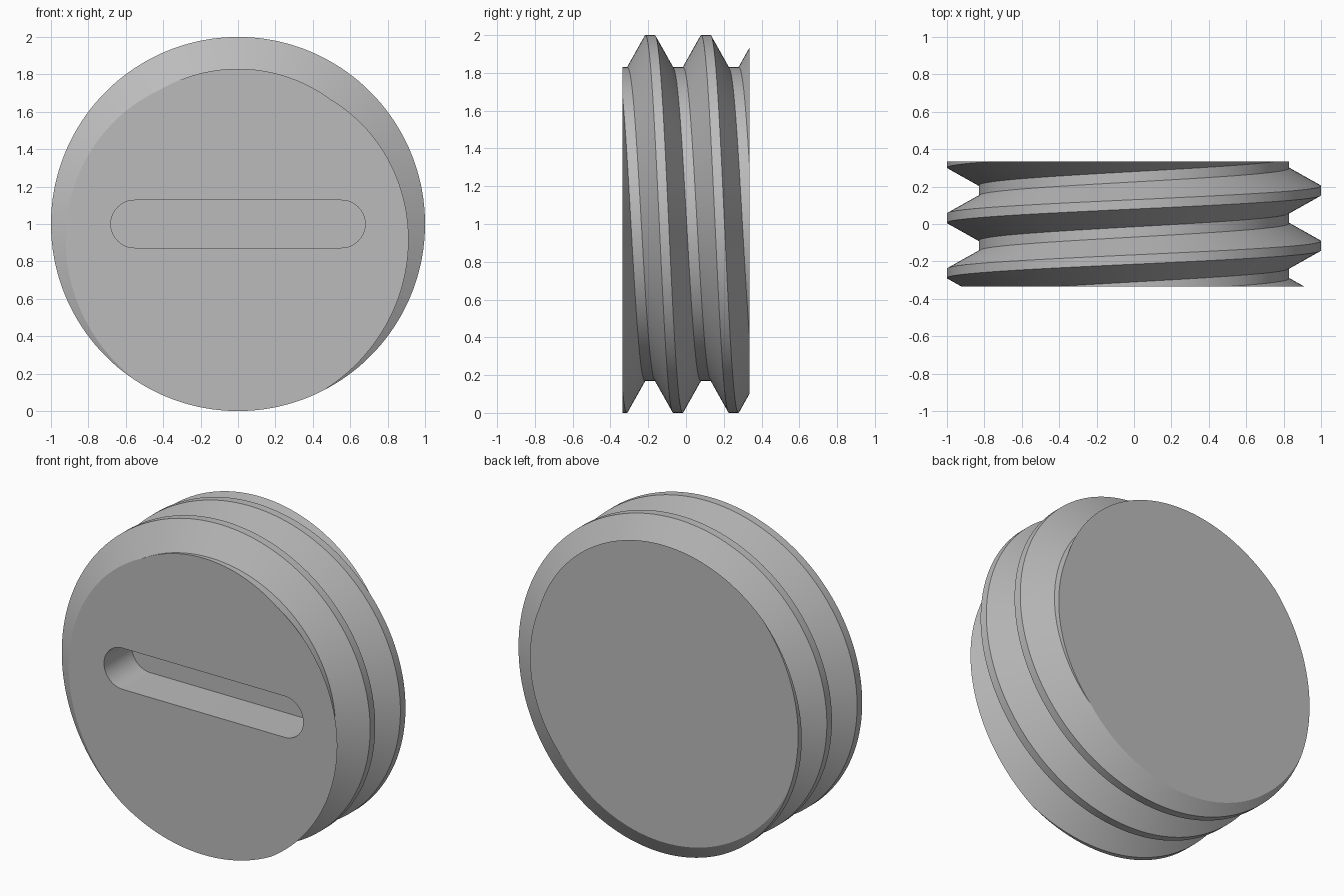
import bpy
import bmesh
from math import sin, cos, pi, radians

cube = bpy.data.objects.get("Cube")
if cube:
    bpy.data.objects.remove(cube, do_unlink=True)

HALF = 0.335        # half thickness of the plug
PITCH = 0.295       # thread advance per turn
CREST, ROOT = 1.0, 0.83
STEPS = 180         # columns per turn
TURNS = 6
START = -0.19 - 3 * PITCH
# One pitch of the thread profile: (offset along axis, radius)
PROFILE = [(-0.025, CREST), (0.025, CREST), (0.12, ROOT), (0.175, ROOT)]

grey = bpy.data.materials.new("plain grey")
grey.use_nodes = True
colour = (0.5, 0.5, 0.5, 1)
grey.diffuse_color = colour
grey.node_tree.nodes["Principled BSDF"].inputs["Base Color"].default_value = colour


def make_object(name, bm):
    bmesh.ops.recalc_face_normals(bm, faces=bm.faces)
    mesh = bpy.data.meshes.new(name)
    bm.to_mesh(mesh)
    bm.free()
    mesh.materials.append(grey)
    obj = bpy.data.objects.new(name, mesh)
    bpy.context.collection.objects.link(obj)
    return obj


# Threaded body: a helical sheet, each turn joined to the next
bm = bmesh.new()
columns = []
for i in range(STEPS):
    a = 2 * pi * i / STEPS
    column = []
    for turn in range(TURNS):
        for offset, r in PROFILE:
            y = START + (turn + i / STEPS) * PITCH + offset
            column.append(bm.verts.new((r * sin(a), y, 1 + r * cos(a))))
    columns.append(column)
n = len(PROFILE)
for i in range(STEPS):
    wrap = i == STEPS - 1
    here = columns[i]
    there = columns[0][n:] if wrap else columns[i + 1]
    for j in range(len(there) - 1):
        bm.faces.new((here[j], here[j + 1], there[j + 1], there[j]))

# Trim both ends flat and cap them
for side in (-1, 1):
    cut = bmesh.ops.bisect_plane(
        bm, geom=bm.verts[:] + bm.edges[:] + bm.faces[:], dist=1e-6,
        plane_co=(0, side * HALF, 0), plane_no=(0, side, 0), clear_outer=True)
    rim = [e for e in cut["geom_cut"] if isinstance(e, bmesh.types.BMEdge)]
    bmesh.ops.edgeloop_fill(bm, edges=rim)
body = make_object("threaded_plug", bm)

# Round-ended slot cutter
SLOT_R, SLOT_X, DEPTH = 0.127, 0.553, 0.27
bm = bmesh.new()
outline = []
for side in (1, -1):
    for k in range(33):
        a = pi * k / 32 - pi / 2
        outline.append(bm.verts.new((side * (SLOT_X + SLOT_R * cos(a)),
                                     -HALF - 0.1, 1 + side * SLOT_R * sin(a))))
face = bm.faces.new(outline)
extruded = bmesh.ops.extrude_face_region(bm, geom=[face])
bmesh.ops.translate(bm, vec=(0, DEPTH + 0.1, 0),
                    verts=[v for v in extruded["geom"] if isinstance(v, bmesh.types.BMVert)])
cutter = make_object("slot_cutter", bm)
cutter.hide_render = True

# Cut the slot and smooth the result
slot = body.modifiers.new("slot", 'BOOLEAN')
slot.operation = 'DIFFERENCE'
slot.solver = 'EXACT'
slot.object = cutter
bpy.ops.object.select_all(action='DESELECT')
body.select_set(True)
bpy.context.view_layer.objects.active = body
bpy.ops.object.modifier_apply(modifier=slot.name)
bpy.data.objects.remove(cutter, do_unlink=True)
bpy.ops.object.shade_smooth_by_angle(angle=radians(25))
